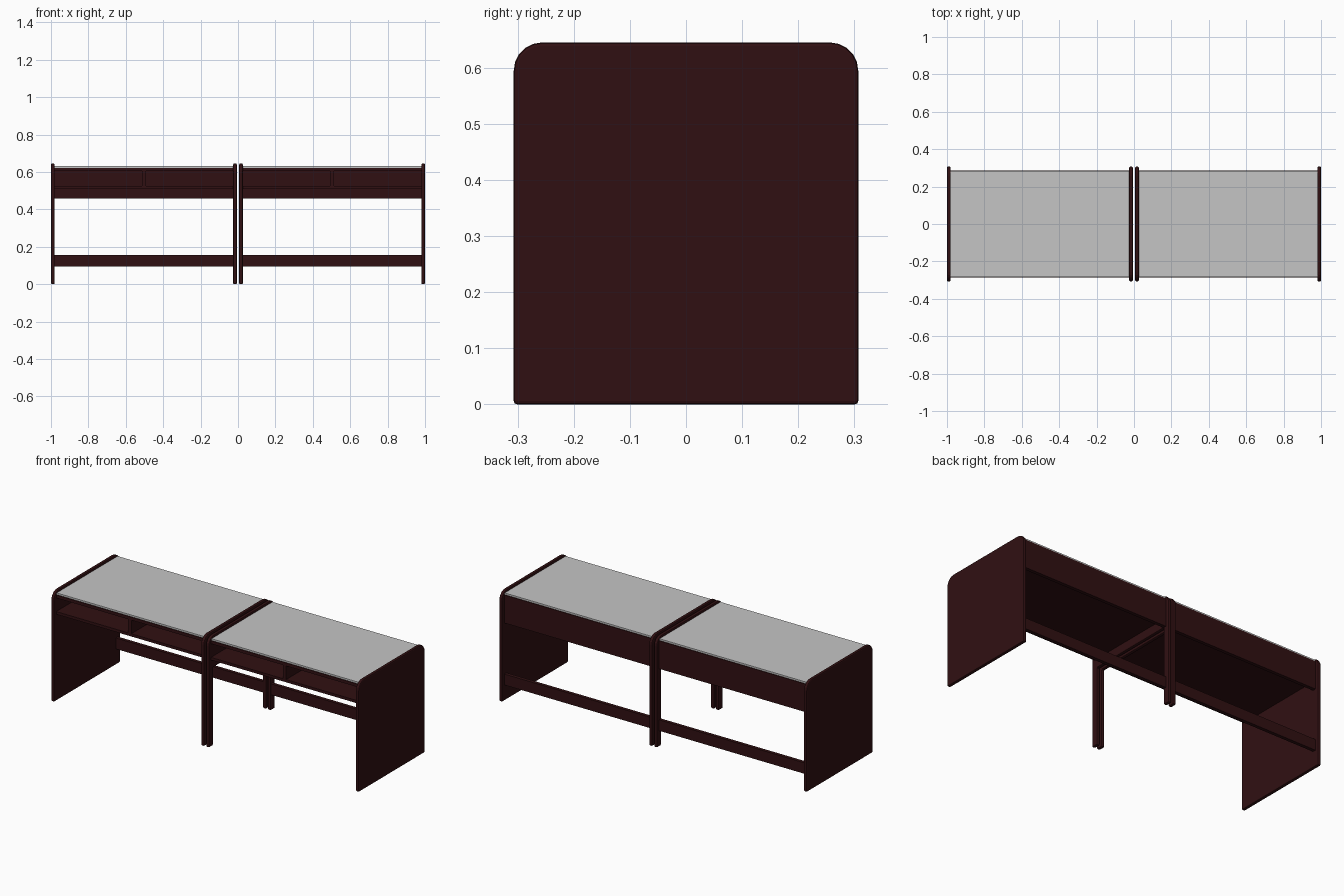
import bpy, bmesh
from math import sin, cos, pi

cube = bpy.data.objects.get("Cube")
if cube:
    bpy.data.objects.remove(cube, do_unlink=True)


def material(name, rgb, rough):
    m = bpy.data.materials.new(name)
    m.use_nodes = True
    m.diffuse_color = (*rgb, 1)
    shader = m.node_tree.nodes["Principled BSDF"]
    shader.inputs["Base Color"].default_value = (*rgb, 1)
    shader.inputs["Roughness"].default_value = rough
    return m


WOOD = material("dark red wood", (0.03, 0.005, 0.006), 0.6)
GREY = material("light grey top", (0.56, 0.56, 0.56), 0.5)

HALF_DEPTH, HEIGHT = 0.307, 0.645   # side panels
THICK = 0.02                        # board thickness
INNER_Y = 0.287                     # desk body half depth
APRON_Z = 0.457                     # underside of back panel and side rail


def finish(bm, name, mat):
    bmesh.ops.recalc_face_normals(bm, faces=bm.faces[:])
    mesh = bpy.data.meshes.new(name)
    bm.to_mesh(mesh)
    bm.free()
    mesh.materials.append(mat)
    obj = bpy.data.objects.new(name, mesh)
    bpy.context.collection.objects.link(obj)
    return obj


def box(name, x, y, z, mat=WOOD):
    """Box from (low, high) ranges on each axis."""
    bm = bmesh.new()
    bmesh.ops.create_cube(bm, size=1)
    for v in bm.verts:
        v.co = [r[0] if c < 0 else r[1] for c, r in zip(v.co, (x, y, z))]
    return finish(bm, name, mat)


def side_board(name, x0, leg_width=None):
    """Round-cornered side panel; with leg_width it is an open frame."""
    radius, steps = 0.05, 5
    pts = [(HALF_DEPTH, 0)]
    for side in (1, -1):
        for i in range(steps + 1):
            t = i / steps if side > 0 else 1 - i / steps
            a = t * pi / 2
            pts.append((side * (HALF_DEPTH - radius + radius * cos(a)),
                        HEIGHT - radius + radius * sin(a)))
    pts.append((-HALF_DEPTH, 0))
    if leg_width:
        inner = HALF_DEPTH - leg_width
        pts += [(-inner, 0), (-inner, APRON_Z), (inner, APRON_Z), (inner, 0)]
    bm = bmesh.new()
    face = bm.faces.new([bm.verts.new((x0, y, z)) for y, z in pts])
    ext = bmesh.ops.extrude_face_region(bm, geom=[face])
    for v in ext["geom"]:
        if isinstance(v, bmesh.types.BMVert):
            v.co.x += THICK
    obj = finish(bm, name, WOOD)
    # soften the long edges
    bev = obj.modifiers.new("soft_edges", "BEVEL")
    bev.width, bev.segments = 0.006, 2
    bev.limit_method, bev.angle_limit = "ANGLE", 1.0
    return obj


def desk(prefix, x0, x1):
    """Fixed boards between the two side boards."""
    a, b = x0 + THICK, x1 - THICK
    mid = (a + b) / 2
    depth = (-INNER_Y, INNER_Y)
    back = (INNER_Y - THICK, INNER_Y)
    box(prefix + "_top_board", (a, b), depth, (0.604, 0.622))
    box(prefix + "_grey_top", (a, b), (-0.283, 0.283), (0.622, 0.632), GREY)
    box(prefix + "_shelf", (a, b), (-INNER_Y, back[0]), (0.508, 0.524))
    box(prefix + "_shelf_divider", (mid - 0.011, mid + 0.011),
        (-INNER_Y, back[0]), (0.524, 0.604))
    box(prefix + "_back_panel", (a, b), back, (APRON_Z, 0.604))
    box(prefix + "_lower_rail", (a, b), back, (0.093, 0.157))


GAP = 0.006
LEG = 0.04

# two desks standing side by side
desk("right_desk", -1, -GAP)
desk("left_desk", GAP, 1)

# solid outer ends and open frames in the middle
side_board("right_end_panel", -1)
side_board("left_end_panel", 1 - THICK)
side_board("right_middle_frame", -GAP - THICK, LEG)
side_board("left_middle_frame", GAP, LEG)
